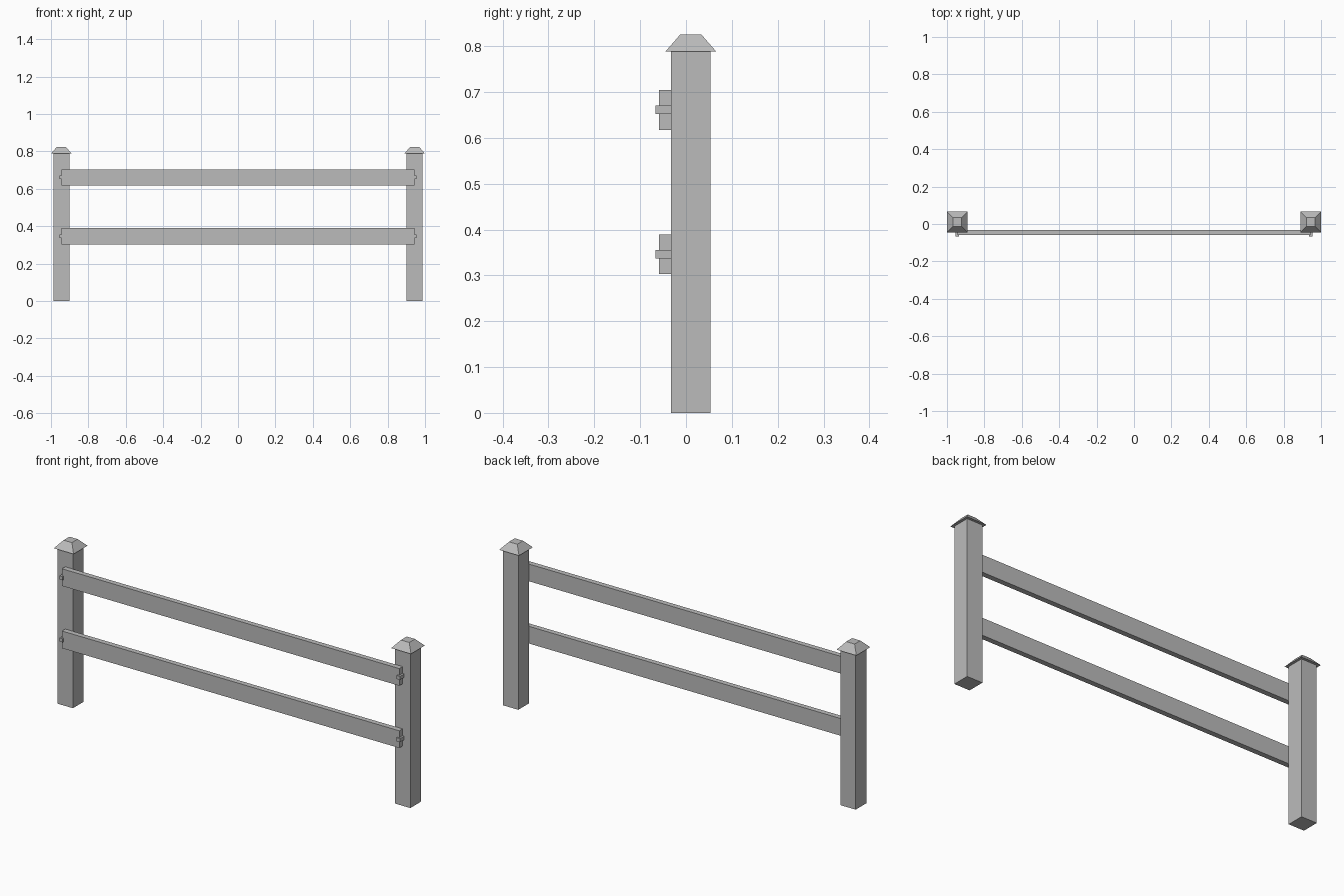
import bpy
import bmesh
from mathutils import Matrix, Vector

cube = bpy.data.objects.get("Cube")
if cube:
    bpy.data.objects.remove(cube, do_unlink=True)

grey = bpy.data.materials.new("plain_grey")
grey.use_nodes = True
colour = (0.5, 0.5, 0.5, 1)
grey.diffuse_color = colour
grey.node_tree.nodes["Principled BSDF"].inputs["Base Color"].default_value = colour


def box(name, low, high, top_scale=1.0):
    """Box between two corners, with an optional tapered top."""
    low, high = Vector(low), Vector(high)
    bm = bmesh.new()
    bmesh.ops.create_cube(bm, size=1)
    for v in bm.verts:
        if v.co.z > 0:
            v.co.x *= top_scale
            v.co.y *= top_scale
    bm.transform(Matrix.Translation((low + high) / 2) @ Matrix.Diagonal((*(high - low), 1)))
    mesh = bpy.data.meshes.new(name)
    bm.to_mesh(mesh)
    bm.free()
    mesh.materials.append(grey)
    obj = bpy.data.objects.new(name, mesh)
    bpy.context.collection.objects.link(obj)
    return obj


POST_X, POST_Y, POST_R = 0.9445, 0.0105, 0.043
CAP_R, CAP_Z, TOP_Z = 0.0555, 0.788, 0.825
RAILS = {"lower": 0.346, "upper": 0.661}
RAIL_R, RAIL_FRONT, BOLT_R, BOLT_FRONT = 0.0435, -0.059, 0.009, -0.067
post_front = POST_Y - POST_R

# Posts with tapered caps, and bolts at the rail ends
for side, x in (("left", POST_X), ("right", -POST_X)):
    box(side + "_post", (x - POST_R, post_front, 0),
        (x + POST_R, POST_Y + POST_R, CAP_Z))
    box(side + "_post_cap", (x - CAP_R, POST_Y - CAP_R, CAP_Z),
        (x + CAP_R, POST_Y + CAP_R, TOP_Z), top_scale=0.42)
    for level, z in RAILS.items():
        box(f"{side}_{level}_bolt", (x - BOLT_R, BOLT_FRONT, z - BOLT_R),
            (x + BOLT_R, post_front, z + BOLT_R))

# Horizontal rails on the front of the posts
for level, z in RAILS.items():
    box(level + "_rail", (-POST_X, RAIL_FRONT, z - RAIL_R),
        (POST_X, post_front, z + RAIL_R))
